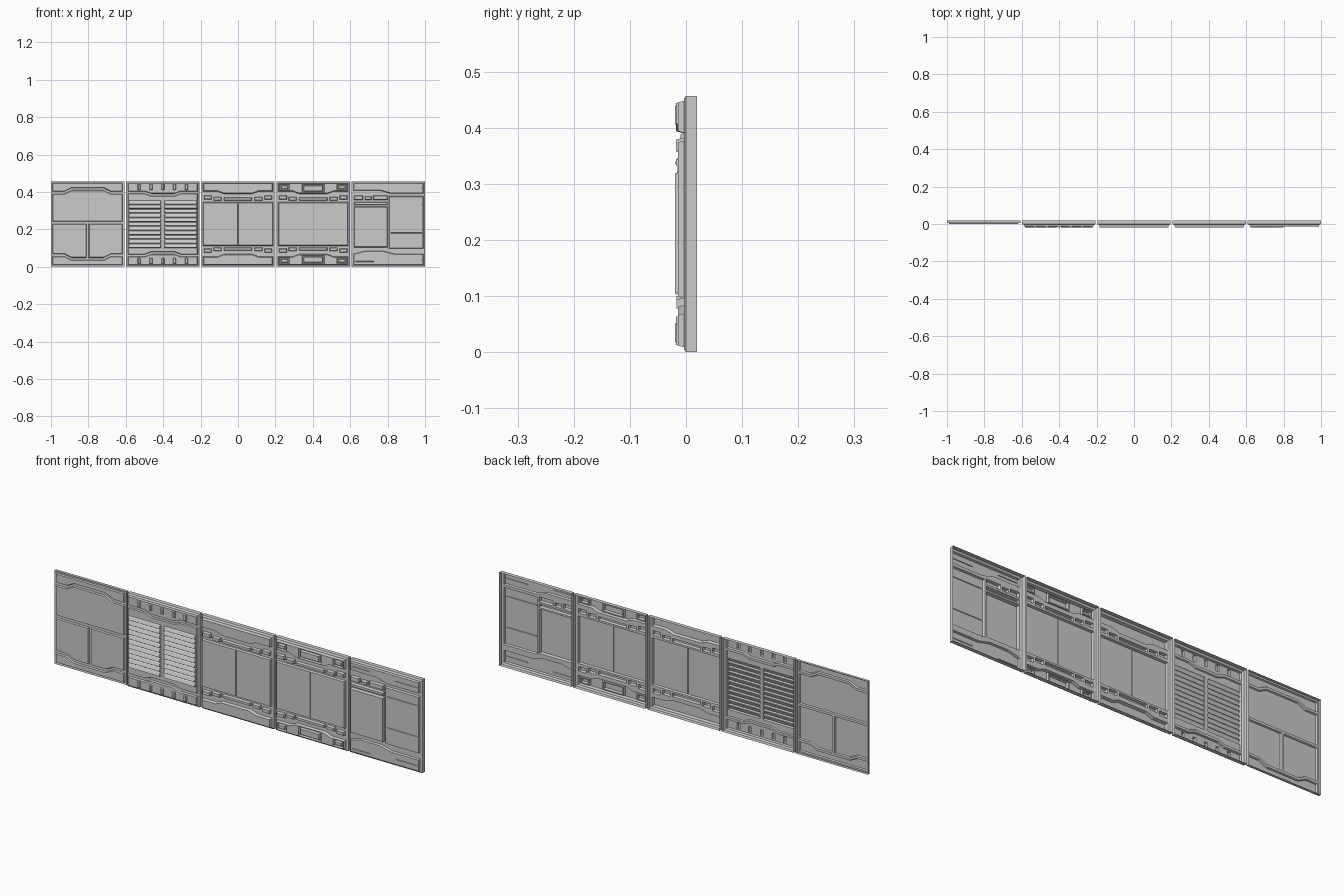
import bpy, bmesh
from math import radians
from mathutils import Vector
from mathutils.geometry import delaunay_2d_cdt

if "Cube" in bpy.data.objects:
    bpy.data.objects.remove(bpy.data.objects["Cube"])

W, H, PITCH, BACK = 0.392, 0.457, 0.402, 0.02   # panel size, spacing, rear plane
E, G = 0.009, 0.006                             # border margin, half groove width


def rect(u0, z0, u1, z1):
    return [(u0, z0), (u1, z0), (u1, z1), (u0, z1)]


def flip(poly):
    return [(u, H - z) for u, z in poly]


def shift(line, d):
    return [(u, z + d) for u, z in line]


def between(low, high):
    return low + high[::-1]


def inset(poly, d):
    pts = [Vector(p) for p in poly]
    n = len(pts)
    area = sum(pts[i].x * pts[(i + 1) % n].y - pts[(i + 1) % n].x * pts[i].y for i in range(n))
    s = 1 if area > 0 else -1
    out = []
    for i, p in enumerate(pts):
        a = (p - pts[i - 1]).normalized()
        b = (pts[(i + 1) % n] - p).normalized()
        na, nb = Vector((-a.y, a.x)) * s, Vector((-b.y, b.x)) * s
        out.append(tuple(p + (na + nb) * (d / (1 + na.dot(nb)))))
    return out


def build(name, index, rim, base, shapes):
    """One open-backed panel: a stepped front sheet plus side walls."""
    pts, depth, edges = [], [], []

    def loop(poly, y):
        k, n = len(pts), len(poly)
        for i, (u, z) in enumerate(poly):
            pts.append(Vector((u, z)))
            depth.append(y(u, z) if callable(y) else y)
            edges.append((k + i, k + (i + 1) % n))

    border = rect(0, 0, W, H)
    loop(border, rim)
    loop(inset(border, 0.006), base)
    for poly, low, high, bevel in shapes:
        loop(poly, low)
        loop(inset(poly, bevel), high)
    co, _, faces, origin, _, _ = delaunay_2d_cdt(pts, edges, [], 0, 1e-6)
    bm = bmesh.new()
    x0 = -1 + PITCH * index
    vs = [bm.verts.new((x0 + c[0], depth[o[0]] if o else base, c[1])) for c, o in zip(co, origin)]
    for f in faces:
        face = bm.faces.new([vs[i] for i in f])
        face.normal_update()
        if face.normal.y > 0:
            face.normal_flip()
    # side walls
    rim_edges = [e for e in bm.edges if e.is_boundary]
    ext = bmesh.ops.extrude_edge_only(bm, edges=rim_edges)
    for v in ext['geom']:
        if isinstance(v, bmesh.types.BMVert):
            v.co.y = BACK
    bmesh.ops.recalc_face_normals(bm, faces=bm.faces)
    bm.faces.ensure_lookup_table()
    if min(bm.faces, key=lambda f: f.calc_center_median().y).normal.y > 0:
        bmesh.ops.reverse_faces(bm, faces=bm.faces)
    bmesh.ops.dissolve_limit(bm, angle_limit=radians(0.5), verts=bm.verts, edges=bm.edges)
    me = bpy.data.meshes.new(name)
    bm.to_mesh(me)
    bm.free()
    ob = bpy.data.objects.new(name, me)
    bpy.context.collection.objects.link(ob)


def wave(a, b, u1, u2):
    """Symmetric stepped groove line: height a at the ends, b in the middle."""
    return [(E, a), (u1, a), (u2, b), (W - u2, b), (W - u1, a), (W - E, a)]


def cap(line):
    return between(shift(line, G), [(E, H - E), (W - E, H - E)])


def both(shapes):
    return shapes + [(flip(p), lo, hi, b) for p, lo, hi, b in shapes]


def row(spans, low, high, bevel=0.003):
    return [(rect(*s), low, high, bevel) for s in spans]


# panel 1: flat plates split by wide grooves
w = wave(0.395, 0.415, 0.07, 0.11)
lower = shift(flip(w), G)
m = W / 2
mid = 0.235
y0, y1 = 0.007, 0.0
half = [p for p in lower if p[0] < m] + [(m - G, lower[2][1]), (m - G, mid - G), (E, mid - G)]
plates = both([(cap(w), y0, y1, 0.003)])
plates += [(between([(E, mid + G), (W - E, mid + G)], shift(w, -G)), y0, y1, 0.003),
           (half, y0, y1, 0.003),
           ([(W - u, z) for u, z in half], y0, y1, 0.003)]
build("split_plate_panel", 0, 0.006, y0, plates)

# panel 2: ribbed bands and two louvre banks
BASE, MID, TOP = -0.004, -0.013, -0.02
w = wave(0.397, 0.384, 0.10, 0.135)
ribs = [(u - 0.008, 0.41, u + 0.008, 0.442) for u in (0.07, 0.133, 0.196, 0.259, 0.322)]
shapes = both([(cap(w), BASE, MID, 0.003)] + row(ribs, MID, TOP))
shapes.append((between(shift(flip(w), G), shift(w, -G)), BASE, -0.01, 0.003))
step = 0.0232
for u0 in (0.014, 0.205):
    for i in range(11):
        z0 = 0.101 + i * step
        slope = lambda u, z, z0=z0: TOP + 0.007 * max(0, (z - z0 - 0.005)) / 0.013
        shapes.append((rect(u0, z0, u0 + 0.173, z0 + step - 0.003), -0.01, slope, 0.003))
build("louvre_panel", 1, 0.0, BASE, shapes)


# panels 3 and 4: large double plate between rows of blocks
def double_plate(windows):
    w = wave(0.397, 0.384, 0.085, 0.12)
    blocks = [(0.013, 0.36, 0.055, 0.382), (0.065, 0.354, 0.108, 0.374), (0.12, 0.354, 0.272, 0.371),
              (0.284, 0.354, 0.327, 0.374), (0.337, 0.36, 0.379, 0.382)]
    s = both([(cap(w), BASE, -0.018, 0.004)] + row(blocks, BASE, -0.017))
    s += row([(E, 0.112, W - E, 0.345)], BASE, -0.015)
    s += row([(m - 0.002, 0.118, m + 0.002, 0.339)], -0.015, -0.012, 0.0012)
    # recessed windows holding a raised block
    for u0, u1 in windows:
        z0 = 0.395 if u0 > 0.1 and u1 < 0.3 else 0.407
        s += both(row([(u0, z0, u1, 0.443)], -0.018, -0.008)
                  + row([(u0 + 0.008, z0 + 0.008, u1 - 0.008, 0.435)], -0.008, TOP))
    return s


build("double_plate_panel", 2, 0.0, BASE, double_plate([]))
build("windowed_panel", 3, 0.0, BASE, double_plate([(0.015, 0.07), (0.136, 0.256), (0.322, 0.377)]))

# panel 5: asymmetric hatch panel
top = [(E, 0.402), (0.15, 0.402), (0.21, 0.385), (W - E, 0.385)]
bot = [(E, 0.075), (0.07, 0.09), (0.17, 0.09), (0.23, 0.075), (W - E, 0.075)]
shapes = [(cap(top), BASE, -0.014, 0.003),
          (between([(E, E), (W - E, E)], shift(bot, -G)), BASE, -0.014, 0.003)]
shapes += row([(0.012, 0.104, 0.192, 0.322)], BASE, TOP)              # raised hatch
shapes += row([(0.012, 0.33, 0.192, 0.347), (0.012, 0.357, 0.06, 0.382),
               (0.07, 0.357, 0.105, 0.376), (0.115, 0.357, 0.192, 0.382)], BASE, -0.018)
shapes += row([(0.2, 0.097, W - E, 0.377)], BASE, -0.014)             # right plate
shapes += row([(0.21, 0.178, 0.375, 0.182), (0.21, 0.33, 0.375, 0.334),
               (0.26, 0.418, 0.375, 0.422), (0.02, 0.428, 0.12, 0.432),
               (0.26, 0.036, 0.375, 0.04), (0.02, 0.026, 0.12, 0.03)], -0.014, -0.011, 0.0012)
build("hatch_panel", 4, 0.0, BASE, shapes)
